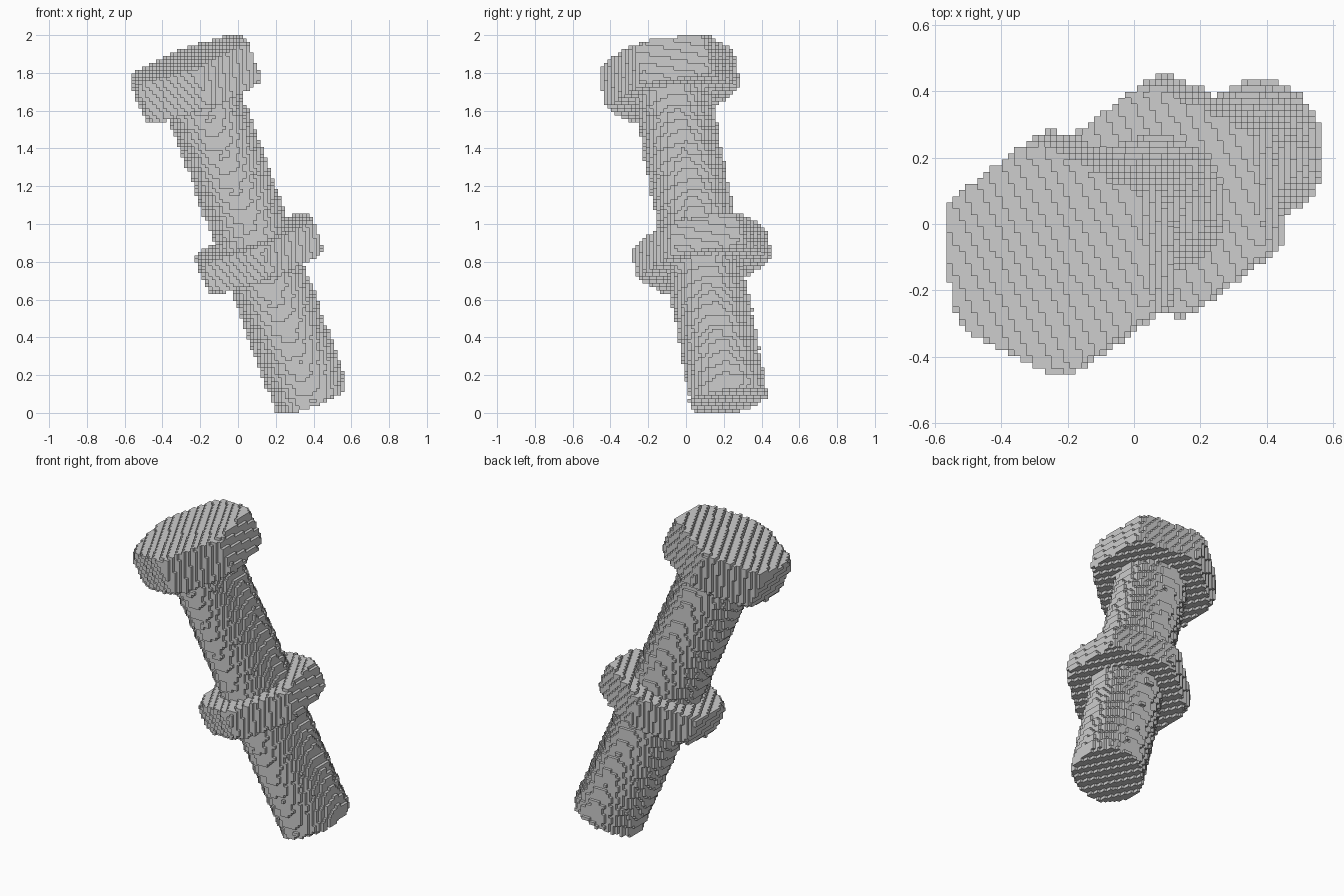
import bpy, bmesh, math
from mathutils import Vector

cube = bpy.data.objects.get("Cube")
if cube:
    bpy.data.objects.remove(cube, do_unlink=True)

# One plain metal colour
GREY = (0.61, 0.61, 0.61, 1)
metal = bpy.data.materials.new("grey_metal")
metal.use_nodes = True
metal.diffuse_color = GREY
metal.node_tree.nodes["Principled BSDF"].inputs["Base Color"].default_value = GREY

# Block size and the tilted axis of the bolt
CELL = 2 / 108
NX, NY, NZ = 30, 24, 108
ORIGIN = Vector((0.054, 0.055, 1))
AXIS = Vector((-0.365, -0.187, 1)).normalized()
V = (Vector((0, 1, 0)) - AXIS * AXIS.y).normalized()
U = V.cross(AXIS)
HEX_R = 0.369
TURN = math.radians(4)


def in_hex(u, v, s, middle, half):
    """Slightly turned hexagonal prism with chamfered corners."""
    h = abs(s - middle)
    if h > half or math.hypot(u, v) > 0.337 + 0.9 * (half - h):
        return False
    flat = HEX_R * math.cos(math.pi / 6)
    return all(abs(u * math.cos(a) + v * math.sin(a)) <= flat
               for a in (TURN, TURN + math.pi / 3, TURN - math.pi / 3))


def in_shank(u, v, s):
    """Cylinder with a shallow helical thread."""
    if not -1.007 <= s <= 0.8:
        return False
    thread = math.sin(s / 0.07 * math.tau - math.atan2(v, u))
    return math.hypot(u, v) <= 0.206 + 0.004 * thread


def part_at(p):
    d = p - ORIGIN
    u, v, s = d.dot(U), d.dot(V), d.dot(AXIS)
    if u * u + v * v > 0.15:
        return None
    if in_hex(u, v, s, 0.831, 0.116):
        return "bolt_head"
    if in_hex(u, v, s, -0.168, 0.092):
        return "nut"
    return "threaded_shank" if in_shank(u, v, s) else None


# Fill the grid with blocks, each belonging to one part
cells = {}
for i in range(-NX, NX + 1):
    for j in range(-NY, NY + 1):
        for k in range(NZ):
            name = part_at(Vector((i, j, k + 0.5)) * CELL)
            if name:
                cells[i, j, k] = name


def build_part(name):
    """Make the outer block faces of one part."""
    bm = bmesh.new()
    corners = {}

    def corner(c):
        if c not in corners:
            x, y, z = c
            corners[c] = bm.verts.new(Vector((x - 0.5, y - 0.5, z)) * CELL)
        return corners[c]

    for cell in [c for c, n in cells.items() if n == name]:
        for axis in range(3):
            b, c = (axis + 1) % 3, (axis + 2) % 3
            for side in (0, 1):
                beside = list(cell)
                beside[axis] += 2 * side - 1
                if tuple(beside) in cells:
                    continue
                ring = []
                for db, dc in ((0, 0), (1, 0), (1, 1), (0, 1)):
                    q = list(cell)
                    q[axis] += side
                    q[b] += db
                    q[c] += dc
                    ring.append(corner(tuple(q)))
                bm.faces.new(ring if side else ring[::-1])
    mesh = bpy.data.meshes.new(name)
    bm.to_mesh(mesh)
    bm.free()
    mesh.materials.append(metal)
    bpy.context.collection.objects.link(bpy.data.objects.new(name, mesh))


for part in ("bolt_head", "nut", "threaded_shank"):
    build_part(part)
